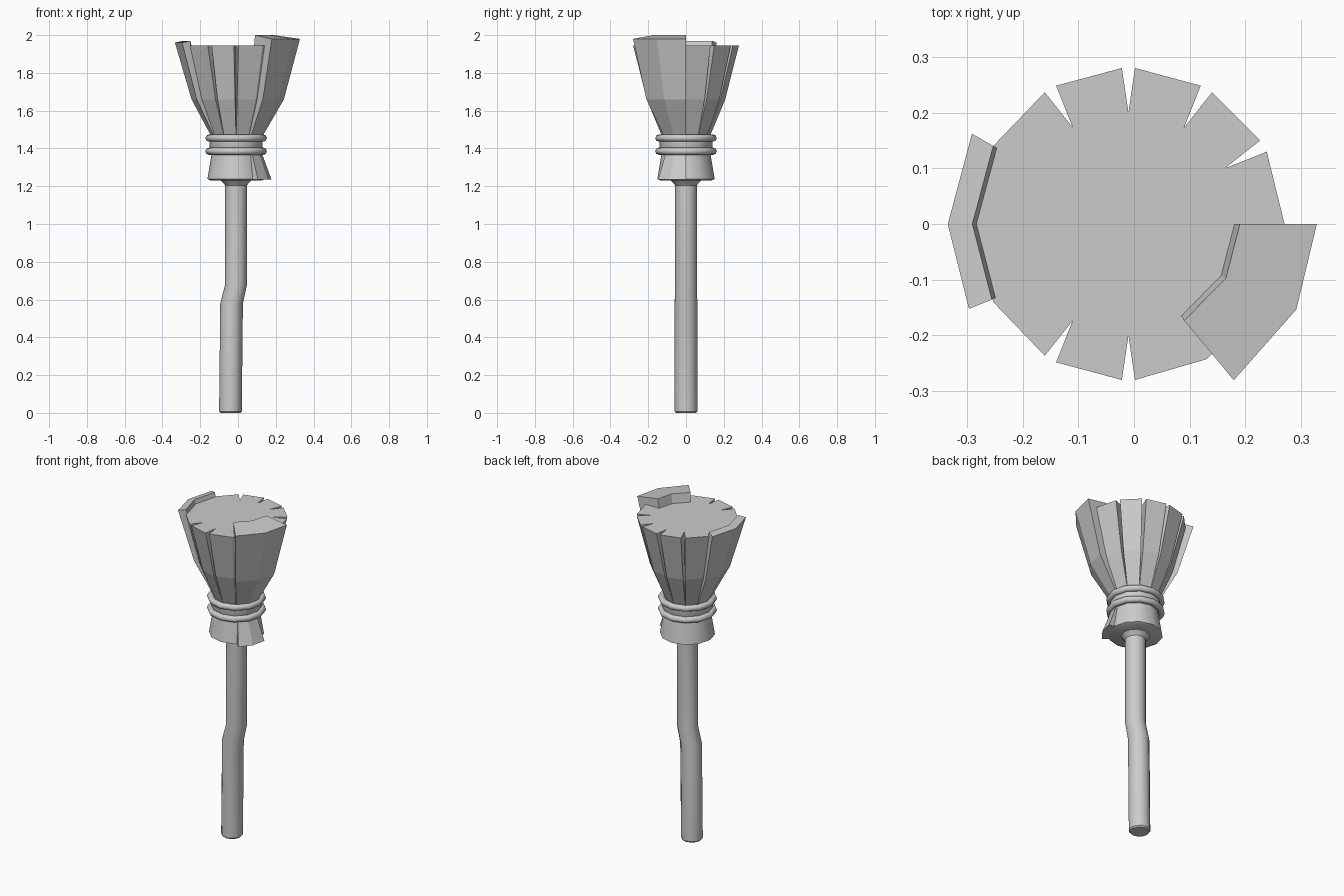
import bpy, bmesh
from math import cos, sin, radians

if "Cube" in bpy.data.objects:
    bpy.data.objects.remove(bpy.data.objects["Cube"])

CX = -0.01   # axis of the head and upper handle


def polar(r, deg, z, cx=CX):
    a = radians(deg)
    return (cx + r * cos(a), r * sin(a), z)


def loft(name, loops, closed=False, smooth=0):
    """Skin equal-length point loops; cap the ends unless closed."""
    bm = bmesh.new()
    rows = [[bm.verts.new(p) for p in loop] for loop in loops]
    n = len(rows[0])
    pairs = list(zip(rows, rows[1:]))
    if closed:
        pairs.append((rows[-1], rows[0]))
    else:
        bm.faces.new(rows[0][::-1])
        bm.faces.new(rows[-1])
    for a, b in pairs:
        for i in range(n):
            j = (i + 1) % n
            bm.faces.new((a[i], a[j], b[j], b[i]))
    bmesh.ops.recalc_face_normals(bm, faces=bm.faces)
    me = bpy.data.meshes.new(name)
    bm.to_mesh(me)
    bm.free()
    ob = bpy.data.objects.new(name, me)
    bpy.context.collection.objects.link(ob)
    if smooth:
        bpy.ops.object.select_all(action='DESELECT')
        ob.select_set(True)
        bpy.context.view_layer.objects.active = ob
        bpy.ops.object.shade_smooth_by_angle(angle=radians(smooth))
    return ob


def circle(r, z, cx=CX, n=12):
    return [polar(r, 360 / n * i, z, cx) for i in range(n)]


# bent handle with small flare under the collar
handle = [(0.053, 0, -0.04), (0.06, 0.008, -0.04), (0.06, 0.58, -0.034),
          (0.058, 0.68, -0.01), (0.058, 1.205, -0.01), (0.068, 1.218, -0.01),
          (0.085, 1.235, -0.01)]
loft("handle", [circle(r, z, x) for r, z, x in handle], smooth=35)

# collar: flared butt end of the bristles and the bound neck
collar = [(0.135, 1.23), (0.152, 1.238), (0.13, 1.37), (0.14, 1.385),
          (0.14, 1.455), (0.125, 1.475)]
loft("collar", [circle(r, z) for r, z in collar], smooth=35)

# two binding cords
for k, zc in enumerate((1.385, 1.455)):
    loops = [circle(0.144 + 0.019 * cos(radians(a)), zc + 0.019 * sin(radians(a)))
             for a in range(0, 360, 45)]
    loft(f"binding_cord_{k + 1}", loops, closed=True, smooth=50)

# bristle head: twelve sides, some corners split by V grooves
GROOVES = (30, 60, 90, 120, 240, 270)


def head_loop(r, z, half, depth):
    pts = []
    for a in range(0, 360, 30):
        if a in GROOVES:
            pts += [polar(r, a - half, z), polar(r - depth, a, z), polar(r, a + half, z)]
        else:
            pts.append(polar(r, a, z))
    return pts


loft("bristle_head", [head_loop(0.127, 1.465, 0.3, 0.004),
                      head_loop(0.208, 1.66, 1.6, 0.045),
                      head_loop(0.28, 1.945, 2.4, 0.08)])


# loose clumps standing proud of the head: level = outer r, outer z, inner r, inner z
def clump(name, outer, inner, levels):
    loft(name, [[polar(ro, a, zo) for a in outer] +
                [polar(ri, a, zi) for a in reversed(inner)]
                for ro, zo, ri, zi in levels])


clump("large_clump", (-56, -27, 0), (-60, -29, 0),
      [(0.14, 1.465, 0.09, 1.465), (0.253, 1.66, 0.14, 1.66), (0.338, 1.98, 0.2, 2.0)])
clump("small_clump", (150, 180, 208), (150, 180, 209),
      [(0.132, 1.465, 0.10, 1.465), (0.236, 1.66, 0.19, 1.66), (0.324, 1.96, 0.28, 1.97)])
clump("butt_clump", (-52, -27, 0), (-58, -29, 0),
      [(0.187, 1.236, 0.10, 1.234), (0.136, 1.375, 0.09, 1.375)])
